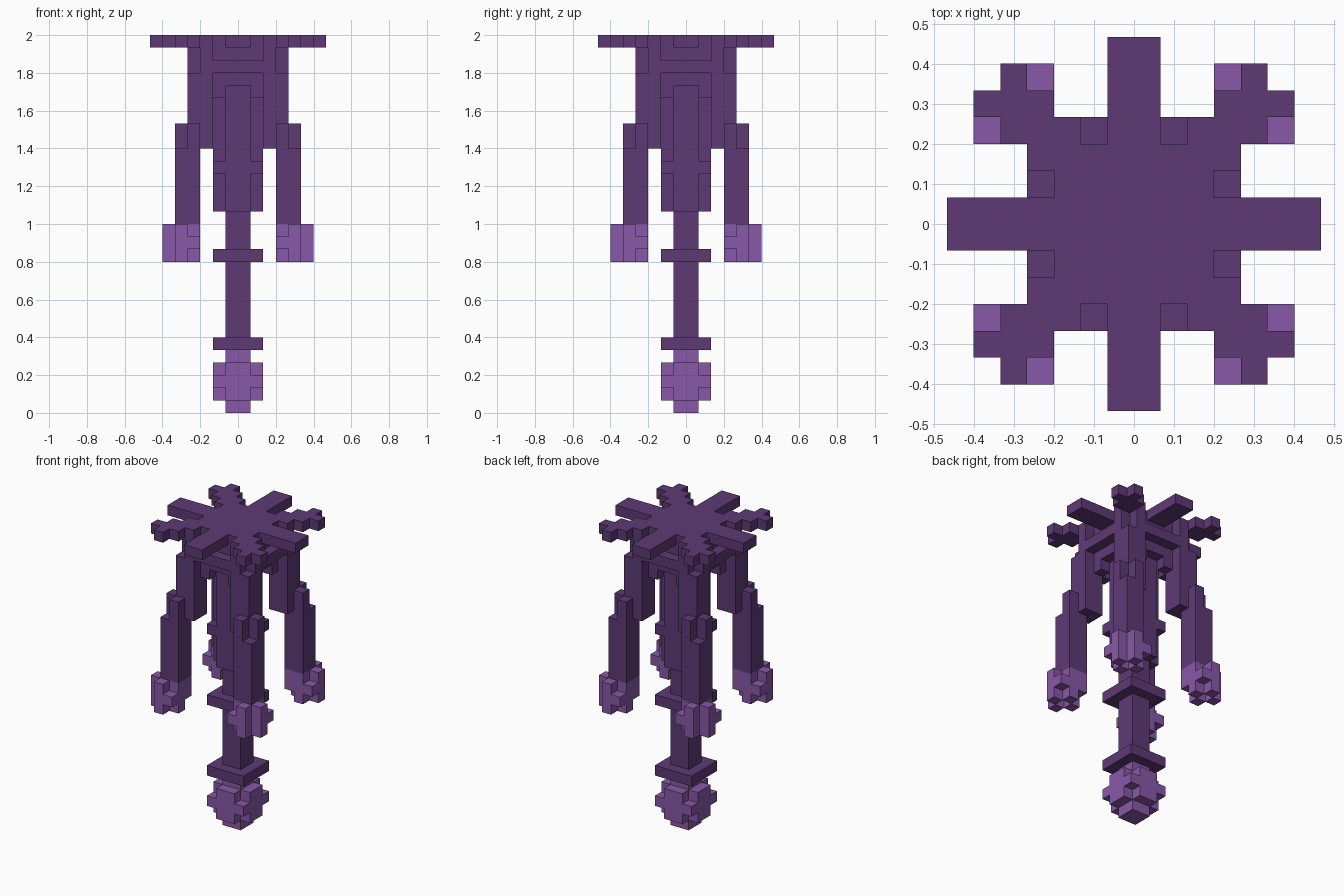
import bpy, bmesh
from mathutils import Vector

if "Cube" in bpy.data.objects:
    bpy.data.objects.remove(bpy.data.objects["Cube"], do_unlink=True)

U = 2 / 30  # size of one block


def material(name, rgb):
    m = bpy.data.materials.new(name)
    m.use_nodes = True
    m.diffuse_color = (*rgb, 1)
    m.node_tree.nodes["Principled BSDF"].inputs["Base Color"].default_value = (*rgb, 1)
    return m


DARK = material("dark purple", (0.112, 0.042, 0.178))
LIGHT = material("light purple", (0.246, 0.098, 0.392))


def box(x0, x1, y0, y1, z0, z1):
    return {(x, y, z) for x in range(x0, x1) for y in range(y0, y1) for z in range(z0, z1)}


def square(r, z0, z1):
    return box(-r, r, -r, r, z0, z1)


def cross(long, short, z0, z1):
    return box(-long, long, -short, short, z0, z1) | box(-short, short, -long, long, z0, z1)


def swap(cells):
    # mirror across the diagonal
    return cells | {(y, x, z) for x, y, z in cells}


def mirror(cells, sx, sy):
    return {(x if sx > 0 else -1 - x, y if sy > 0 else -1 - y, z) for x, y, z in cells}


def all_corners(cells):
    return set().union(*(mirror(cells, sx, sy) for sx in (1, -1) for sy in (1, -1)))


def build(name, cells, mat):
    # skin the block set with its outer faces only
    bm = bmesh.new()
    for c in cells:
        for axis in range(3):
            for side in (0, 1):
                n = list(c)
                n[axis] += 2 * side - 1
                if tuple(n) in cells:
                    continue
                a, b = (axis + 1) % 3, (axis + 2) % 3
                ring = []
                for da, db in ((0, 0), (1, 0), (1, 1), (0, 1)):
                    p = Vector(c)
                    p[axis] += side
                    p[a] += da
                    p[b] += db
                    ring.append(bm.verts.new(p * U))
                bm.faces.new(ring if side else ring[::-1])
    bmesh.ops.remove_doubles(bm, verts=bm.verts, dist=U / 100)
    bmesh.ops.dissolve_limit(bm, angle_limit=0.01, verts=bm.verts, edges=bm.edges)
    mesh = bpy.data.meshes.new(name)
    bm.to_mesh(mesh)
    bm.free()
    mesh.materials.append(mat)
    ob = bpy.data.objects.new(name, mesh)
    bpy.context.collection.objects.link(ob)


# Flat canopy: centre, four straight arms, four zigzag diagonals
zigzag = {(x, y, 29) for x in range(2, 6) for y in range(2, 6) if abs(x - y) <= 1} - {(5, 5, 29)}
build("canopy", square(3, 29, 30) | cross(7, 1, 29, 30) | all_corners(zigzag), DARK)

# Flared collar under the canopy
arches = all_corners(swap(box(1, 2, 2, 3, 25, 27)))
collar = square(3, 26, 29) | cross(4, 3, 27, 28) | arches
build("collar", collar, DARK)

# Central trunk with knotted band, thin stem and rings
trunk = cross(2, 1, 16, 26) | square(2, 19, 20)
build("trunk", trunk, DARK)
build("stem", square(1, 6, 16) | square(2, 12, 13) | square(2, 5, 6), DARK)

# Glowing bulb at the foot
build("bulb", square(1, 0, 5) | cross(2, 1, 1, 4) | square(2, 2, 3), LIGHT)

# Hanging tentacles, stepping outwards, with a bud at each end
upper = box(2, 4, 2, 4, 21, 29) - box(3, 4, 3, 4, 27, 29)
lower = box(3, 5, 3, 5, 15, 23) - box(4, 5, 4, 5, 21, 23)
bud = (swap(box(3, 6, 4, 5, 12, 15) | box(3, 4, 5, 6, 13, 14))
       | box(3, 4, 3, 4, 13, 15)) - {(4, 4, 12)}
for side, sx in (("left", 1), ("right", -1)):
    for end, sy in (("back", 1), ("front", -1)):
        build(f"{end}_{side}_tentacle", mirror(upper | lower, sx, sy), DARK)
        build(f"{end}_{side}_bud", mirror(bud, sx, sy), LIGHT)
